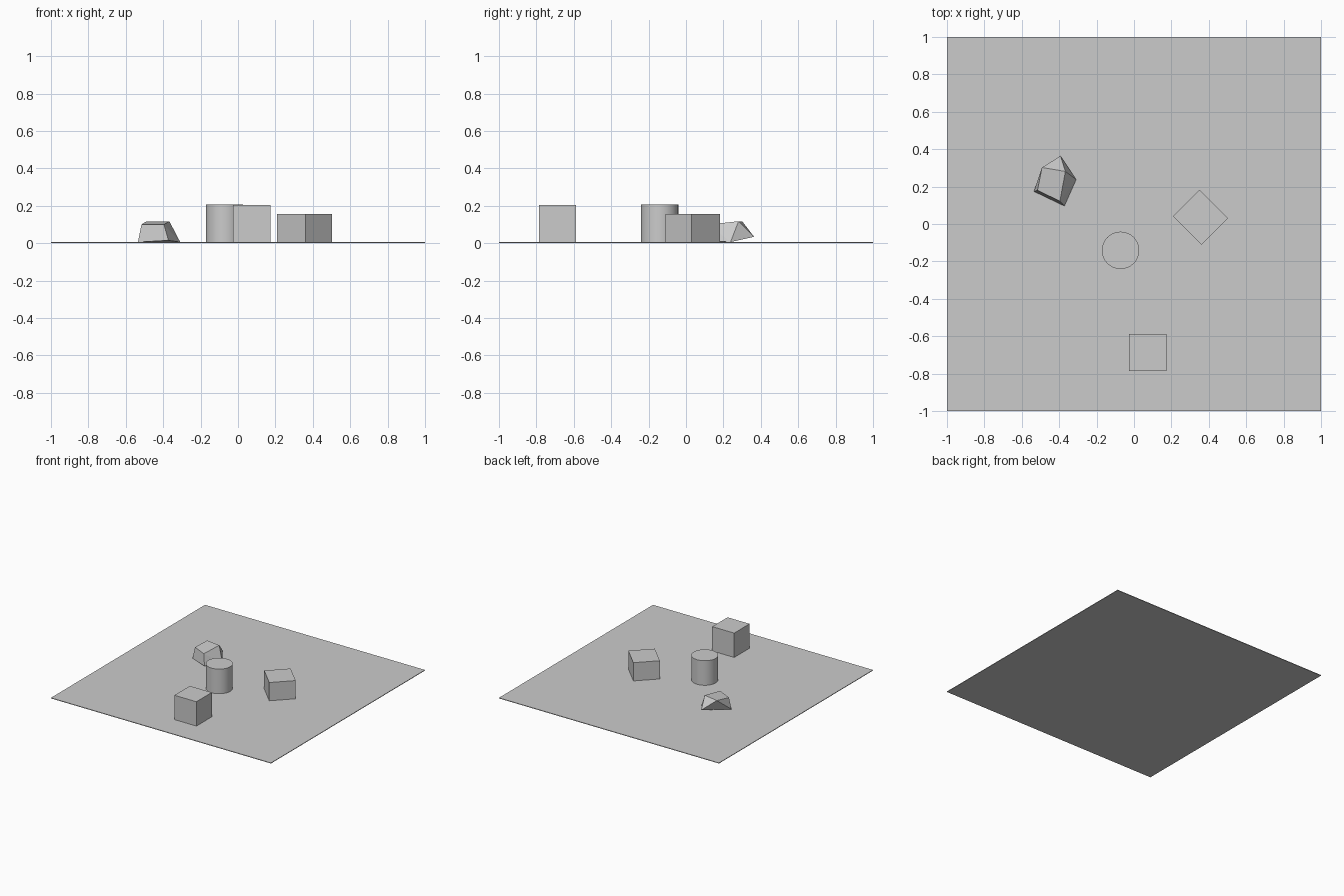
import bpy, bmesh, math

if "Cube" in bpy.data.objects:
    bpy.data.objects.remove(bpy.data.objects["Cube"])

FLOOR = 0.005


def box(name, x, y, z, size, turn=0):
    bpy.ops.mesh.primitive_cube_add(size=1, location=(x, y, z + size[2] / 2),
                                    rotation=(0, 0, math.radians(turn)))
    ob = bpy.context.object
    ob.name = name
    ob.scale = size
    bpy.ops.object.transform_apply(location=False, rotation=False, scale=True)
    return ob


# thin ground slab
box("floor_slab", 0, 0, 0, (2, 2, FLOOR))

# upright cube and turned low block
box("cube_block", 0.073, -0.687, FLOOR, (0.2, 0.2, 0.2))
box("turned_block", 0.356, 0.036, FLOOR, (0.2, 0.215, 0.15), 45)

# round post
bpy.ops.mesh.primitive_cylinder_add(vertices=32, radius=0.1, depth=0.202,
                                    location=(-0.072, -0.141, FLOOR + 0.101))
bpy.context.object.name = "round_post"
bpy.ops.object.shade_smooth_by_angle(angle=math.radians(30))

# faceted rock: hull around its corners
corners = [
    (-0.492, 0.302, 0.115), (-0.367, 0.281, 0.117),    # top back
    (-0.396, 0.122, 0.100), (-0.516, 0.180, 0.100),    # top front
    (-0.535, 0.174, 0.006), (-0.372, 0.096, 0.015),    # base front
    (-0.309, 0.238, 0.006), (-0.393, 0.364, 0.034),    # base right, back
    (-0.457, 0.170, 0.005),                            # resting point
]
bm = bmesh.new()
for c in corners:
    bm.verts.new(c)
bmesh.ops.convex_hull(bm, input=bm.verts)
bmesh.ops.dissolve_limit(bm, angle_limit=math.radians(6),
                         verts=bm.verts, edges=bm.edges)
bmesh.ops.recalc_face_normals(bm, faces=bm.faces)
mesh = bpy.data.meshes.new("rock")
bm.to_mesh(mesh)
bm.free()
bpy.context.collection.objects.link(bpy.data.objects.new("rock", mesh))
